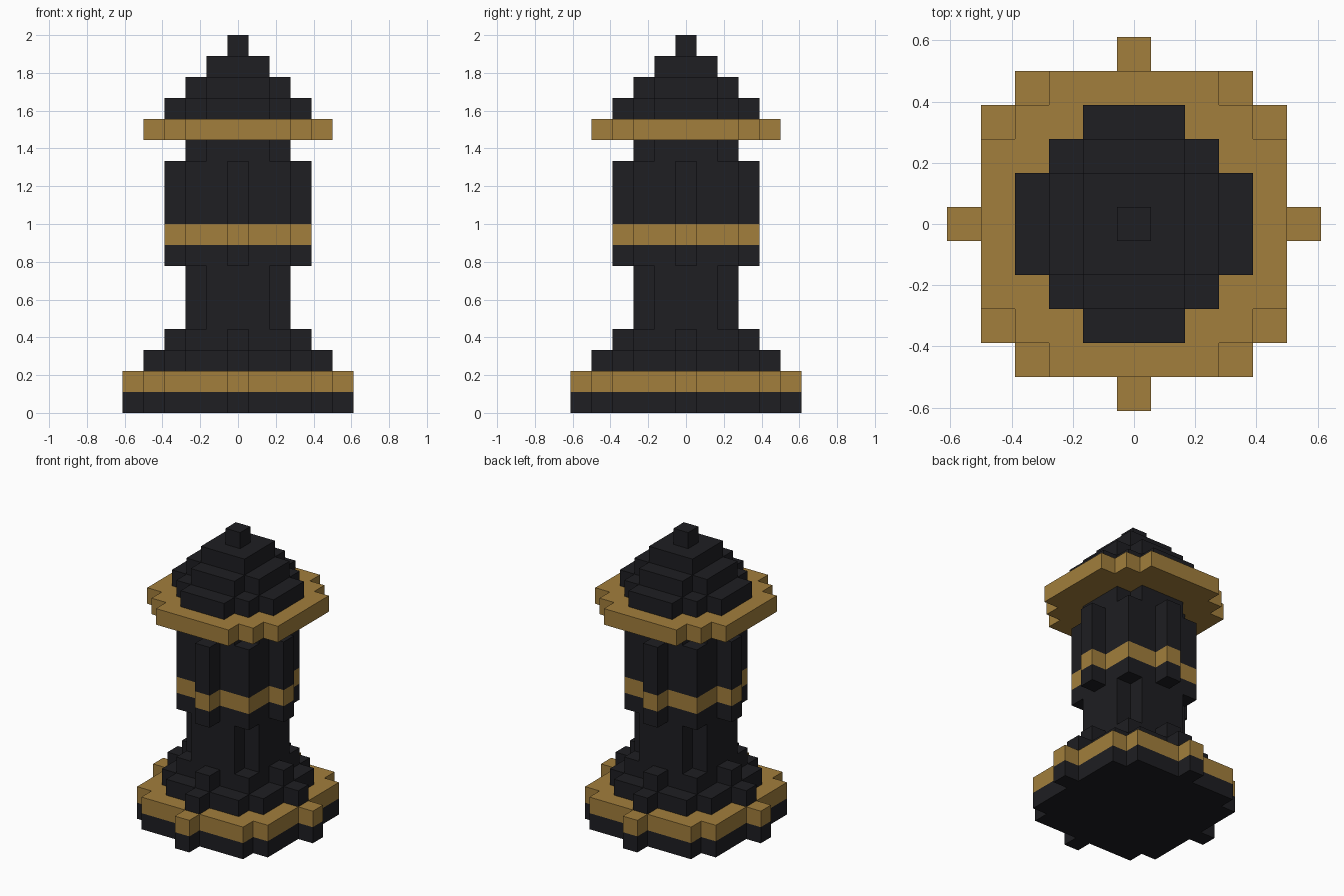
import bpy, bmesh
from mathutils import Vector

if "Cube" in bpy.data.objects:
    bpy.data.objects.remove(bpy.data.objects["Cube"])

U = 2 / 18  # voxel size: the piece is 18 voxels tall


def material(name, rgb):
    m = bpy.data.materials.new(name)
    m.diffuse_color = (*rgb, 1)
    m.use_nodes = True
    m.node_tree.nodes["Principled BSDF"].inputs["Base Color"].default_value = m.diffuse_color
    return m


BLACK = material("black", (0.013, 0.013, 0.016))
GOLD = material("gold", (0.36, 0.21, 0.045))

# Parts from bottom to top: name, material, squared voxel radius of each layer
PARTS = [
    ("foot", BLACK, [25]),
    ("base_band", GOLD, [25]),
    ("base_steps", BLACK, [16, 9]),
    ("stem", BLACK, [5, 5, 5]),
    ("body_lower", BLACK, [9]),
    ("body_band", GOLD, [9]),
    ("body_upper", BLACK, [9, 9, 9]),
    ("neck", BLACK, [5]),
    ("collar", GOLD, [20]),
    ("dome", BLACK, [10, 5, 2]),
    ("finial", BLACK, [0]),
]
RADII = [r for _, _, layers in PARTS for r in layers]


def filled(x, y, z):
    return 0 <= z < len(RADII) and x * x + y * y <= RADII[z]


def add_face(bm, cell, axis, sign):
    # one exposed voxel side, wound to face outwards
    n, a, b = Vector(), Vector(), Vector()
    n[axis], a[(axis + 1) % 3], b[(axis + 2) % 3] = sign / 2, 0.5, sign / 2
    mid = Vector(cell) + Vector((0, 0, 0.5)) + n
    bm.faces.new([bm.verts.new((mid + i * a + j * b) * U)
                  for i, j in ((-1, -1), (1, -1), (1, 1), (-1, 1))])


def build_part(name, mat, z0, count):
    bm = bmesh.new()
    for z in range(z0, z0 + count):
        for x in range(-5, 6):
            for y in range(-5, 6):
                if not filled(x, y, z):
                    continue
                for axis in range(3):
                    for sign in (-1, 1):
                        near = [x, y, z]
                        near[axis] += sign
                        if not filled(*near):
                            add_face(bm, (x, y, z), axis, sign)
    bmesh.ops.remove_doubles(bm, verts=bm.verts, dist=U * 0.01)
    mesh = bpy.data.meshes.new(name)
    bm.to_mesh(mesh)
    bm.free()
    mesh.materials.append(mat)
    bpy.context.collection.objects.link(bpy.data.objects.new(name, mesh))


level = 0
for part_name, part_mat, part_layers in PARTS:
    build_part(part_name, part_mat, level, len(part_layers))
    level += len(part_layers)
